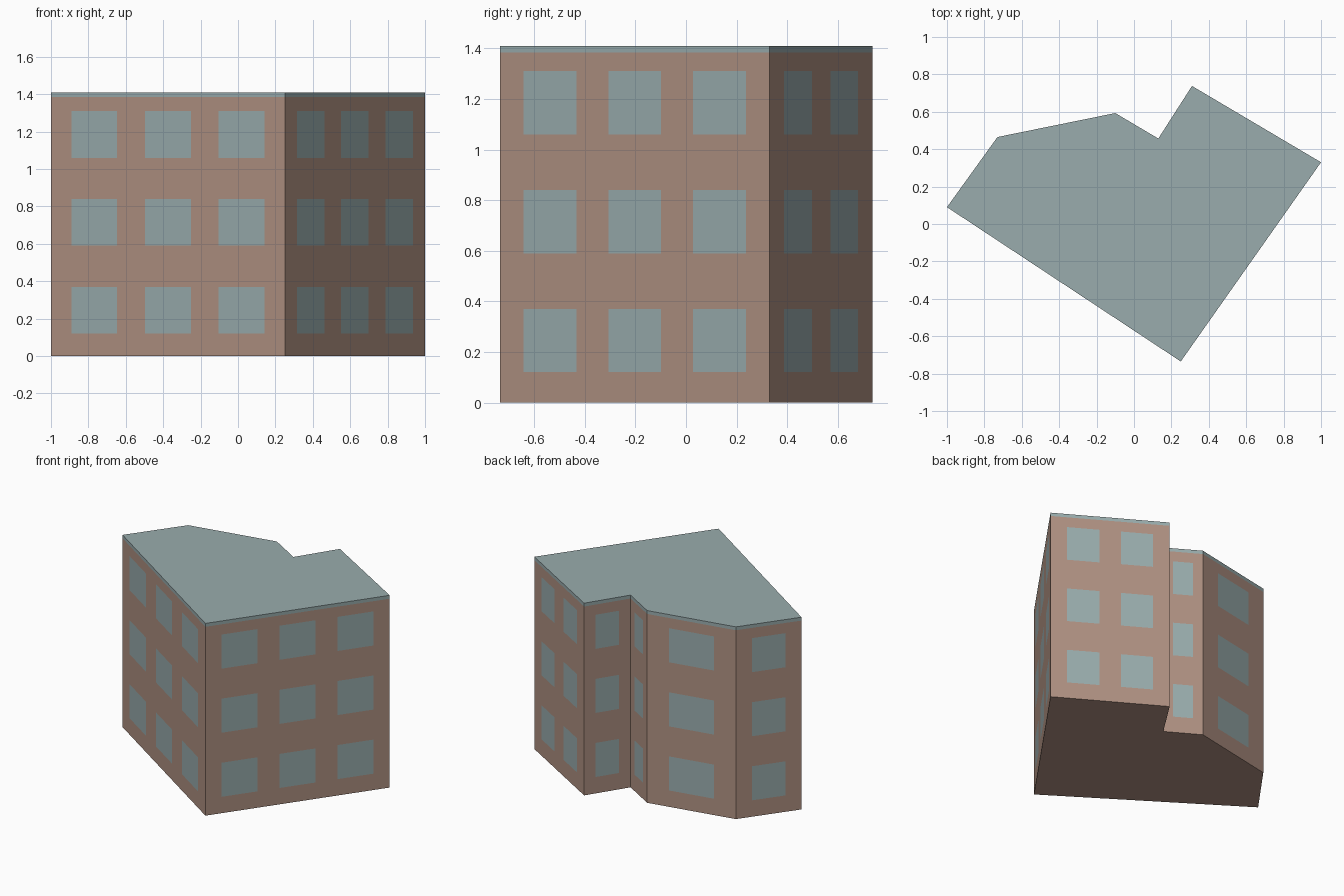
import bpy
import bmesh
from mathutils import Vector

cube = bpy.data.objects.get("Cube")
if cube:
    bpy.data.objects.remove(cube, do_unlink=True)


def make_material(name, color):
    mat = bpy.data.materials.new(name)
    mat.use_nodes = True
    mat.diffuse_color = (*color, 1)
    mat.node_tree.nodes["Principled BSDF"].inputs["Base Color"].default_value = (*color, 1)
    return mat


brick = make_material("dusty brick", (0.43, 0.283, 0.223))
slate = make_material("grey teal", (0.319, 0.413, 0.418))

# Footprint, counter-clockwise, with the number of window columns per wall
footprint = [
    ((-1, 0.09), 3), ((0.25, -0.735), 3), ((1, 0.33), 2), ((0.31, 0.738), 1),
    ((0.13, 0.457), 1), ((-0.1, 0.593), 1), ((-0.73, 0.465), 1),
]
# Per column count: spacing and width as fractions of the wall length
layout = {1: (0, 0.51), 2: (0.45, 0.27), 3: (0.315, 0.196)}
eaves, top = 1.385, 1.41
sill, window_height, storey = 0.12, 0.25, 0.47


def add_object(name, bm, materials):
    bmesh.ops.remove_doubles(bm, verts=bm.verts, dist=0.0001)
    bmesh.ops.recalc_face_normals(bm, faces=bm.faces)
    mesh = bpy.data.meshes.new(name)
    bm.to_mesh(mesh)
    bm.free()
    for mat in materials:
        mesh.materials.append(mat)
    obj = bpy.data.objects.new(name, mesh)
    bpy.context.collection.objects.link(obj)
    return obj


# Walls: each one is a grid of panels, where odd row and odd column is a window
bm = bmesh.new()
levels = [0]
for floor in range(3):
    levels += [sill + floor * storey, sill + floor * storey + window_height]
levels.append(eaves)

for i, (corner, count) in enumerate(footprint):
    start = Vector((*corner, 0))
    end = Vector((*footprint[(i + 1) % len(footprint)][0], 0))
    spacing, width = layout[count]
    cuts = [0]
    for k in range(count):
        middle = 0.5 + (k - (count - 1) / 2) * spacing
        cuts += [middle - width / 2, middle + width / 2]
    cuts.append(1)
    grid = [[bm.verts.new(start.lerp(end, t) + Vector((0, 0, z))) for t in cuts]
            for z in levels]
    for r in range(len(levels) - 1):
        for c in range(len(cuts) - 1):
            face = bm.faces.new((grid[r][c], grid[r][c + 1],
                                 grid[r + 1][c + 1], grid[r + 1][c]))
            face.material_index = (r % 2) * (c % 2)

# Ground floor underside closes the walls
bm.faces.new([bm.verts.new((*p, 0)) for p, _ in footprint][::-1])
add_object("walls_with_windows", bm, [brick, slate])

# Flat roof slab, flush with the walls
bm = bmesh.new()
base = bm.faces.new([bm.verts.new((*p, eaves)) for p, _ in footprint])
slab = bmesh.ops.extrude_face_region(bm, geom=[base], use_keep_orig=True)
raised = [v for v in slab["geom"] if isinstance(v, bmesh.types.BMVert)]
bmesh.ops.translate(bm, verts=raised, vec=(0, 0, top - eaves))
add_object("roof", bm, [slate])
